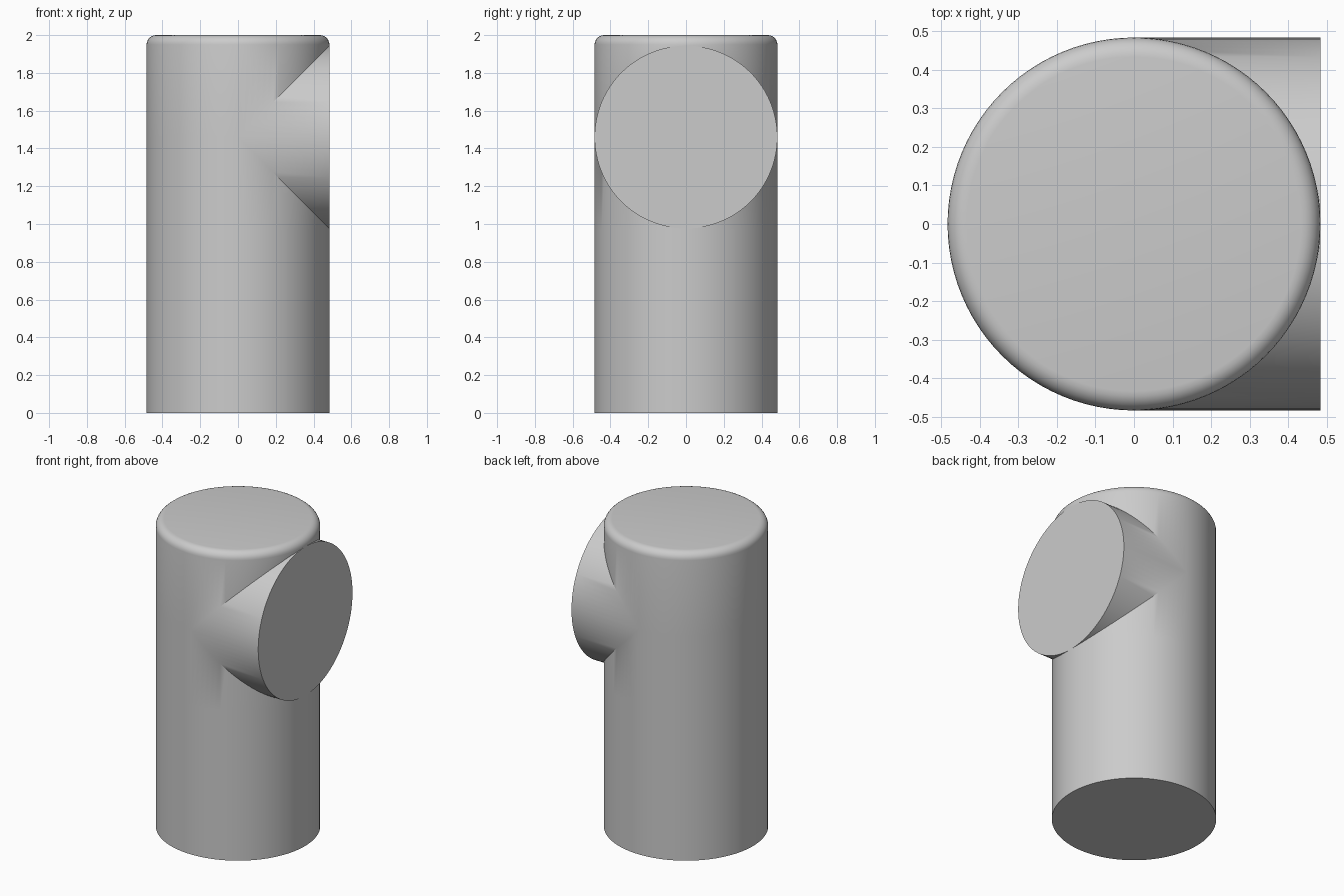
import bpy
import bmesh
from math import cos, sin, tau, pi, radians

cube = bpy.data.objects.get("Cube")
if cube:
    bpy.data.objects.remove(cube, do_unlink=True)

RADIUS = 0.484
HEIGHT = 2.0
BRANCH_Z = 1.46      # axis height of the side branch
ROUND = 0.05         # rounding of the top rim
SIDES = 96
STEPS = 6

grey = bpy.data.materials.new("plain grey")
grey.use_nodes = True
colour = (0.6, 0.6, 0.6, 1)
grey.diffuse_color = colour
grey.node_tree.nodes["Principled BSDF"].inputs["Base Color"].default_value = colour

bm = bmesh.new()
cache = {}


def vert(x, y, z):
    """Return a shared vertex, so neighbouring parts are welded."""
    key = (round(x, 5) + 0.0, round(y, 5) + 0.0, round(z, 5) + 0.0)
    if key not in cache:
        cache[key] = bm.verts.new(key)
    return cache[key]


def face(points):
    """Make a face, dropping repeated corners."""
    corners = list(dict.fromkeys(vert(*p) for p in points))
    if len(corners) > 2:
        bm.faces.new(corners)


def strip(a, b):
    """Join two matching rows of points with quads."""
    for i in range(len(a) - 1):
        face([a[i], b[i], b[i + 1], a[i + 1]])


def around(i):
    angle = tau * i / SIDES
    return RADIUS * cos(angle), RADIUS * sin(angle)


def lower_column(i):
    x, y = around(i)
    return [(x, y, z) for z in (0, BRANCH_Z - RADIUS - 0.01, BRANCH_Z - max(x, 0))]


def upper_column(i):
    x, y = around(i)
    column = [(x, y, BRANCH_Z + max(x, 0))]
    for s in range(STEPS + 1):
        a = pi / 2 * s / STEPS
        scale = (RADIUS - ROUND + ROUND * cos(a)) / RADIUS
        column.append((x * scale, y * scale, HEIGHT - ROUND + ROUND * sin(a)))
    return column


def branch_column(i):
    # from the mitred seam on the post out to the flat end
    y, z = around(i)
    return [(abs(z), y, BRANCH_Z + z), (RADIUS, y, BRANCH_Z + z)]


# Post walls with the mitred opening, rounded rim and side branch
for column in (lower_column, upper_column, branch_column):
    for i in range(SIDES):
        strip(column(i), column(i + 1))

# Flat ends
for column, end in ((lower_column, 0), (upper_column, -1), (branch_column, -1)):
    face([column(i)[end] for i in range(SIDES)])

bmesh.ops.recalc_face_normals(bm, faces=bm.faces)
mesh = bpy.data.meshes.new("branched_post")
bm.to_mesh(mesh)
bm.free()
mesh.materials.append(grey)

post = bpy.data.objects.new("branched_post", mesh)
bpy.context.collection.objects.link(post)
bpy.ops.object.select_all(action='DESELECT')
bpy.context.view_layer.objects.active = post
post.select_set(True)
bpy.ops.object.shade_smooth_by_angle(angle=radians(30))
